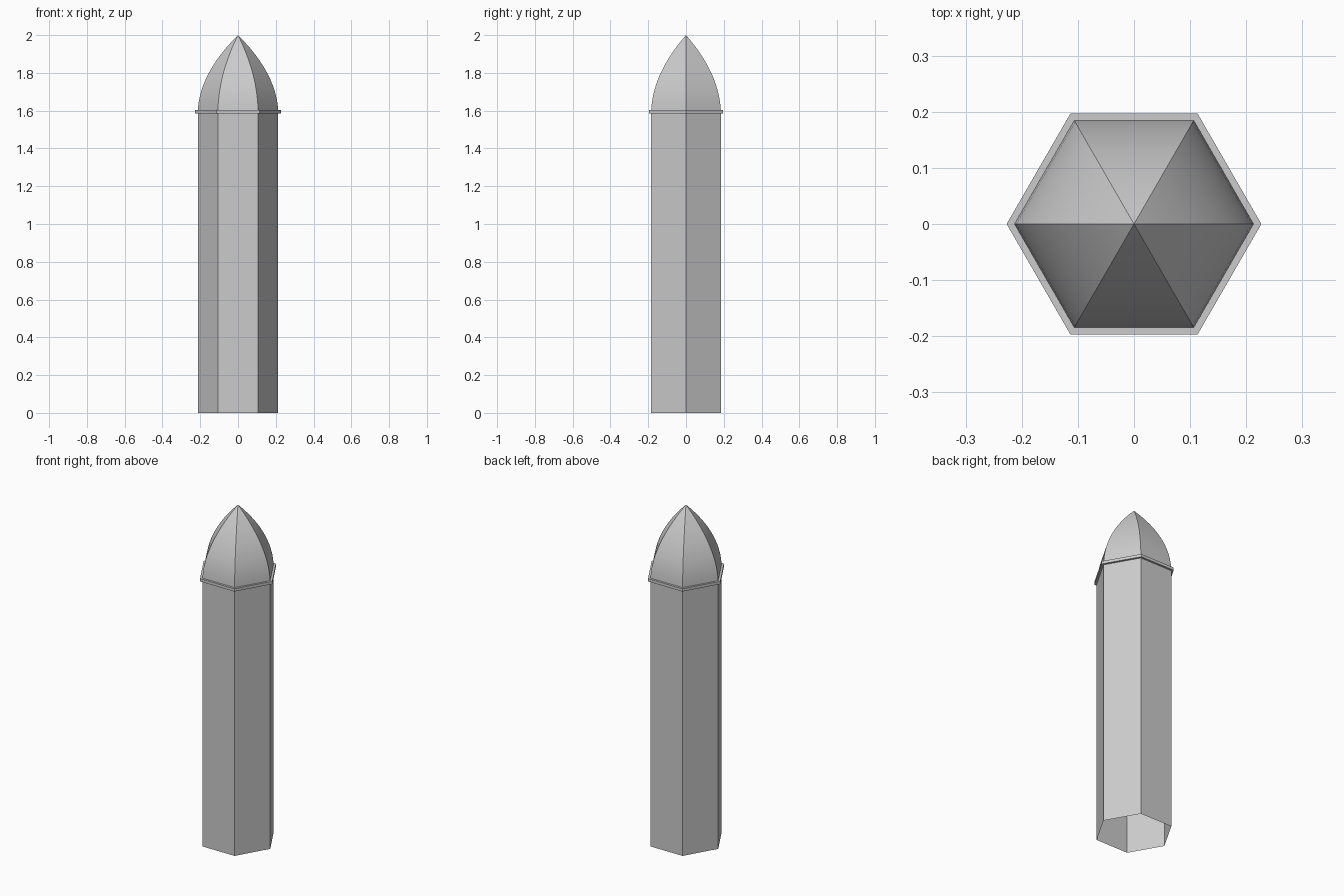
import bpy
import math

cube = bpy.data.objects.get("Cube")
if cube:
    bpy.data.objects.remove(cube, do_unlink=True)

grey = bpy.data.materials.new("light grey")
grey.use_nodes = True
colour = (0.6, 0.6, 0.6, 1)
grey.diffuse_color = colour
grey.node_tree.nodes["Principled BSDF"].inputs["Base Color"].default_value = colour

SIDES = 6
RADIUS = 0.213
EAVE = 1.6
TOP = 2.0


def hex_shell(name, profile, closed=False, tip=None):
    """Sweep (radius, height) points around a hexagon, optionally ending in a tip."""
    verts, faces = [], []
    for r, z in profile:
        for i in range(SIDES):
            a = math.tau * i / SIDES
            verts.append((r * math.cos(a), r * math.sin(a), z))
    n = len(profile)
    for k in range(n if closed else n - 1):
        lo, hi = k * SIDES, (k + 1) % n * SIDES
        for i in range(SIDES):
            j = (i + 1) % SIDES
            faces.append((lo + i, lo + j, hi + j, hi + i))
    if tip is not None:
        verts.append((0, 0, tip))
        last = (n - 1) * SIDES
        for i in range(SIDES):
            faces.append((last + i, last + (i + 1) % SIDES, len(verts) - 1))
    mesh = bpy.data.meshes.new(name)
    mesh.from_pydata(verts, [], faces)
    mesh.materials.append(grey)
    obj = bpy.data.objects.new(name, mesh)
    bpy.context.collection.objects.link(obj)
    return obj


# Hollow shaft, open at the bottom
hex_shell("shaft", [(RADIUS, 0), (RADIUS, EAVE)])

# Thin projecting rim under the roof
hex_shell("rim", [(RADIUS, 1.586), (0.227, 1.586), (0.227, 1.603), (RADIUS, 1.603)], closed=True)

# Curved pointed roof with six creased panels
steps = 12
curve = []
for s in range(steps):
    t = s / steps
    curve.append((RADIUS * (1 - t) * (1 + 0.9 * t), EAVE + (TOP - EAVE) * t))
roof = hex_shell("roof", curve, tip=TOP)
bpy.ops.object.select_all(action="DESELECT")
roof.select_set(True)
bpy.context.view_layer.objects.active = roof
bpy.ops.object.shade_smooth_by_angle(angle=math.radians(25))
